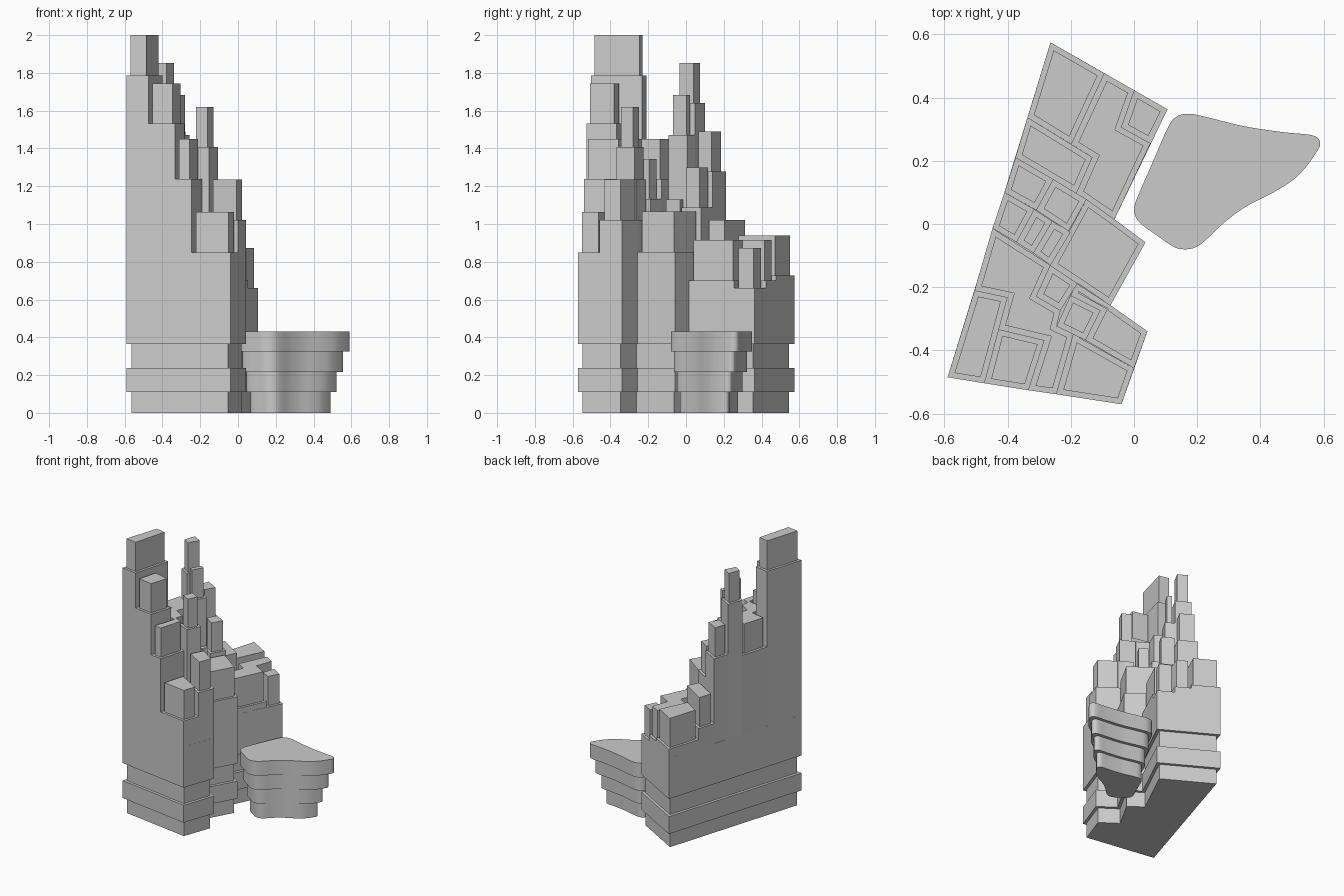
import bpy, bmesh
from mathutils import Vector

if "Cube" in bpy.data.objects:
    bpy.data.objects.remove(bpy.data.objects["Cube"])

SCALE = 316.0  # plan units per model unit


def plan(*n):
    """Plan drawing coordinates (y down) to model coordinates."""
    return [Vector(((n[i] - 1134.5) / SCALE, (224.7 - n[i + 1]) / SCALE))
            for i in range(0, len(n), 2)]


def inset(pts, d):
    """Mitred inset of a polygon given counter-clockwise or clockwise."""
    n = len(pts)
    area = sum(pts[i - 1].cross(pts[i]) for i in range(n))
    s = d if area > 0 else -d
    out = []
    for i, p in enumerate(pts):
        a = (p - pts[i - 1]).normalized()
        b = (pts[(i + 1) % n] - p).normalized()
        na, nb = Vector((-a.y, a.x)), Vector((-b.y, b.x))
        out.append(p + (na + nb) * (s / (1 + na.dot(nb))))
    return out


def stack(name, layers):
    """One object made of prisms, each (outline, bottom, top)."""
    bm = bmesh.new()
    for pts, z0, z1 in layers:
        lo = [bm.verts.new((p.x, p.y, z0)) for p in pts]
        hi = [bm.verts.new((p.x, p.y, z1)) for p in pts]
        bm.faces.new(lo)
        bm.faces.new(hi)
        for i in range(len(pts)):
            bm.faces.new((lo[i - 1], lo[i], hi[i], hi[i - 1]))
    bmesh.ops.recalc_face_normals(bm, faces=bm.faces)
    mesh = bpy.data.meshes.new(name)
    bm.to_mesh(mesh)
    bm.free()
    ob = bpy.data.objects.new(name, mesh)
    bpy.context.collection.objects.link(ob)
    return ob


# Banded podium following the stepped outline
outline = plan(1051, 43, 1168, 110, 1115, 220, 1146, 243, 1111, 306,
               1148, 332, 1122, 405, 948, 378)
narrow = inset(outline, 0.02)
CORE = 0.66
stack("podium", [(narrow, 0, 0.11), (outline, 0.11, 0.237),
                 (narrow, 0.237, 0.365), (outline, 0.365, CORE)])


# Towers: each plot rises flush, then steps in to a slimmer top block
def tower(name, top, *n):
    pts = plan(*n)
    base = top - 0.213
    layers = [(inset(pts, 0.017), base, top)]
    if base > CORE + 0.01:
        layers.append((pts, CORE, base))
    stack(name, layers)


tower("tower_back_left", 0.94, 1051, 43, 1105, 74, 1072, 145, 1028, 118)
tower("tower_back_right", 0.915, 1105, 74, 1135, 91, 1122, 128, 1151, 144,
      1115, 220, 1077, 194, 1093, 158, 1072, 145)
tower("tower_back_corner", 0.873, 1135, 91, 1168, 110, 1151, 144, 1122, 128)
tower("tower_back_wide", 1.02, 1028, 118, 1093, 158, 1077, 194, 1016, 158)
tower("tower_mid_left", 1.49, 1016, 158, 1054, 180, 1037, 211, 1005, 193)
tower("tower_mid_centre", 1.30, 1054, 180, 1087, 200, 1069, 232, 1037, 211)
tower("tower_slim_left", 1.853, 1005, 193, 1035, 210, 1017, 243, 993, 229)
tower("tower_slim_centre", 1.683, 1035, 210, 1053, 222, 1034, 254, 1017, 243)
tower("tower_slim_right", 1.13, 1053, 222, 1071, 233, 1051, 266, 1034, 254)
tower("tower_mid_right", 1.065, 1087, 200, 1115, 220, 1146, 243, 1111, 306,
      1051, 266)
tower("tower_front_winding", 1.45, 993, 229, 1051, 266, 1037, 297, 1061, 311,
      1057, 327, 1074, 335, 1057, 395, 1029, 391, 1045, 341, 999, 330,
      1008, 298, 975, 291)
tower("tower_front_small", 1.345, 1051, 266, 1078, 284, 1061, 311, 1037, 297)
tower("tower_front_square", 1.62, 1071, 296, 1101, 311, 1086, 341, 1057, 327)
tower("tower_front_hook", 1.235, 1077, 284, 1111, 306, 1148, 332, 1134.5, 369,
      1086, 341, 1101, 311, 1071, 296)
tower("tower_front_tall", 2.0, 975, 291, 1008, 298, 985, 384, 948, 378)
tower("tower_front_second", 1.745, 999, 330, 1045, 341, 1029, 391, 985, 384)
tower("tower_front_right", 1.063, 1074, 335, 1134.5, 369, 1122, 405, 1057, 395)


# Curved annex: a smooth free-form outline that steps outward as it rises
def smooth_loop(ctrl, steps=6):
    n, out = len(ctrl), []
    for i in range(n):
        a, b, c, d = (ctrl[(i + k - 1) % n] for k in range(4))
        for j in range(steps):
            t = j / steps
            out.append((2 * b + (c - a) * t + (2 * a - 5 * b + 4 * c - d) * t * t
                        + (3 * b - a - 3 * c + d) * t ** 3) / 2)
    return out


annex = smooth_loop(plan(
    1135, 207, 1140, 193, 1154, 161, 1168, 129, 1176, 118, 1188, 114.5,
    1204, 117, 1245, 127, 1285, 133, 1313, 136, 1320.5, 143, 1317, 153,
    1299, 176, 1276, 192, 1247, 207, 1225, 223, 1206, 241, 1196, 248,
    1186, 250, 1175, 248, 1160, 238, 1142, 225, 1136, 217))
centre = Vector((0.234, 0.088))
levels = [0, 0.11, 0.217, 0.325, 0.43]
factors = [0.72, 0.81, 0.905, 1.0]
ob = stack("curved_annex", [([centre + (p - centre) * f for p in annex], z0, z1)
                            for f, z0, z1 in zip(factors, levels, levels[1:])])
bpy.ops.object.select_all(action='DESELECT')
ob.select_set(True)
bpy.context.view_layer.objects.active = ob
bpy.ops.object.shade_smooth_by_angle()
